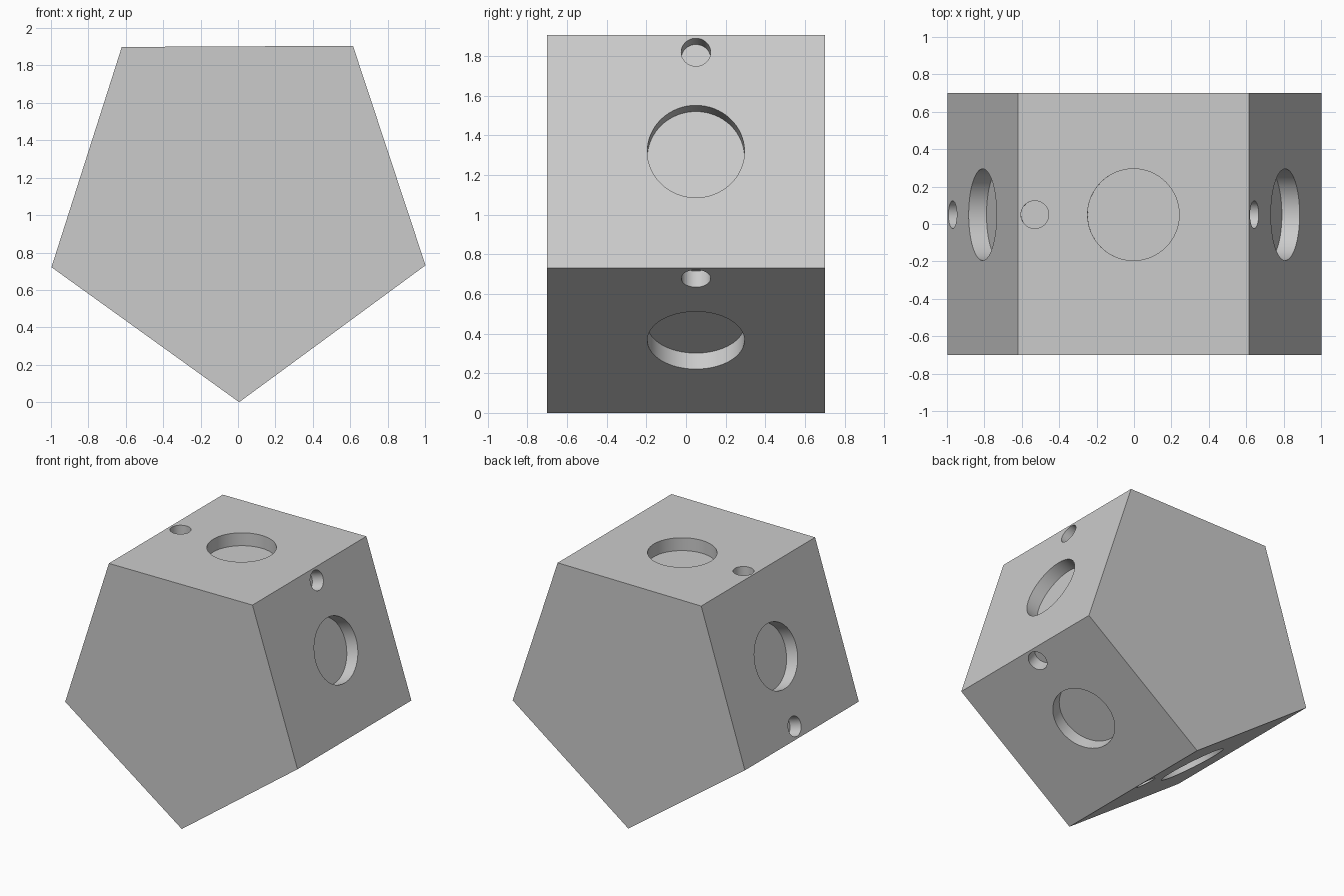
import bpy
import bmesh
import math
from mathutils import Matrix, Vector

if "Cube" in bpy.data.objects:
    bpy.data.objects.remove(bpy.data.objects["Cube"])

RADIUS = 1 / math.sin(math.radians(72))
APOTHEM = RADIUS * math.cos(math.radians(36))
HALF_DEPTH = 0.7
TILT = 0.005
HOLE_Y, HOLE_DEPTH = 0.05, 0.1
CENTRE = Vector((0.001, 0, RADIUS))

grey = bpy.data.materials.new("plain grey")
grey.use_nodes = True
colour = (0.6, 0.6, 0.6, 1)
grey.diffuse_color = colour
grey.node_tree.nodes["Principled BSDF"].inputs["Base Color"].default_value = colour


def make_object(name, bm):
    bmesh.ops.recalc_face_normals(bm, faces=bm.faces)
    mesh = bpy.data.meshes.new(name)
    bm.to_mesh(mesh)
    bm.free()
    mesh.materials.append(grey)
    obj = bpy.data.objects.new(name, mesh)
    bpy.context.collection.objects.link(obj)
    return obj


def polar(angle, length):
    return Vector((math.cos(angle), 0, math.sin(angle))) * length


# Five-sided block standing on one edge
bm = bmesh.new()
corners = [math.radians(-90 + 72 * i) + TILT for i in range(5)]
front = [bm.verts.new(CENTRE + polar(a, RADIUS) + Vector((0, -HALF_DEPTH, 0)))
         for a in corners]
face = bm.faces.new(front)
extruded = bmesh.ops.extrude_face_region(bm, geom=[face], use_keep_orig=True)
back = [g for g in extruded["geom"] if isinstance(g, bmesh.types.BMVert)]
bmesh.ops.translate(bm, verts=back, vec=(0, 2 * HALF_DEPTH, 0))
block = make_object("pentagonal_block", bm)

# Magnet pockets: one large and one small round recess on each side
bm = bmesh.new()
for a in corners:
    angle = a + math.radians(36)
    normal = polar(angle, 1)
    along = polar(angle + math.pi / 2, 1)
    turn = normal.to_track_quat("Z", "Y").to_matrix().to_4x4()
    for offset, radius in ((0, 0.245), (0.527, 0.074)):
        place = CENTRE + normal * APOTHEM + along * offset + Vector((0, HOLE_Y, 0))
        bmesh.ops.create_cone(bm, cap_ends=True, segments=64, radius1=radius,
                              radius2=radius, depth=2 * HOLE_DEPTH,
                              matrix=Matrix.Translation(place) @ turn)
cutter = make_object("pocket_cutter", bm)
cutter.hide_render = True

# Cut the pockets and discard the cutter
cut = block.modifiers.new("pockets", "BOOLEAN")
cut.operation = "DIFFERENCE"
cut.solver = "EXACT"
cut.object = cutter
bpy.context.view_layer.objects.active = block
block.select_set(True)
bpy.ops.object.modifier_apply(modifier=cut.name)
bpy.data.objects.remove(cutter)
bpy.ops.object.shade_smooth_by_angle(angle=math.radians(30))
